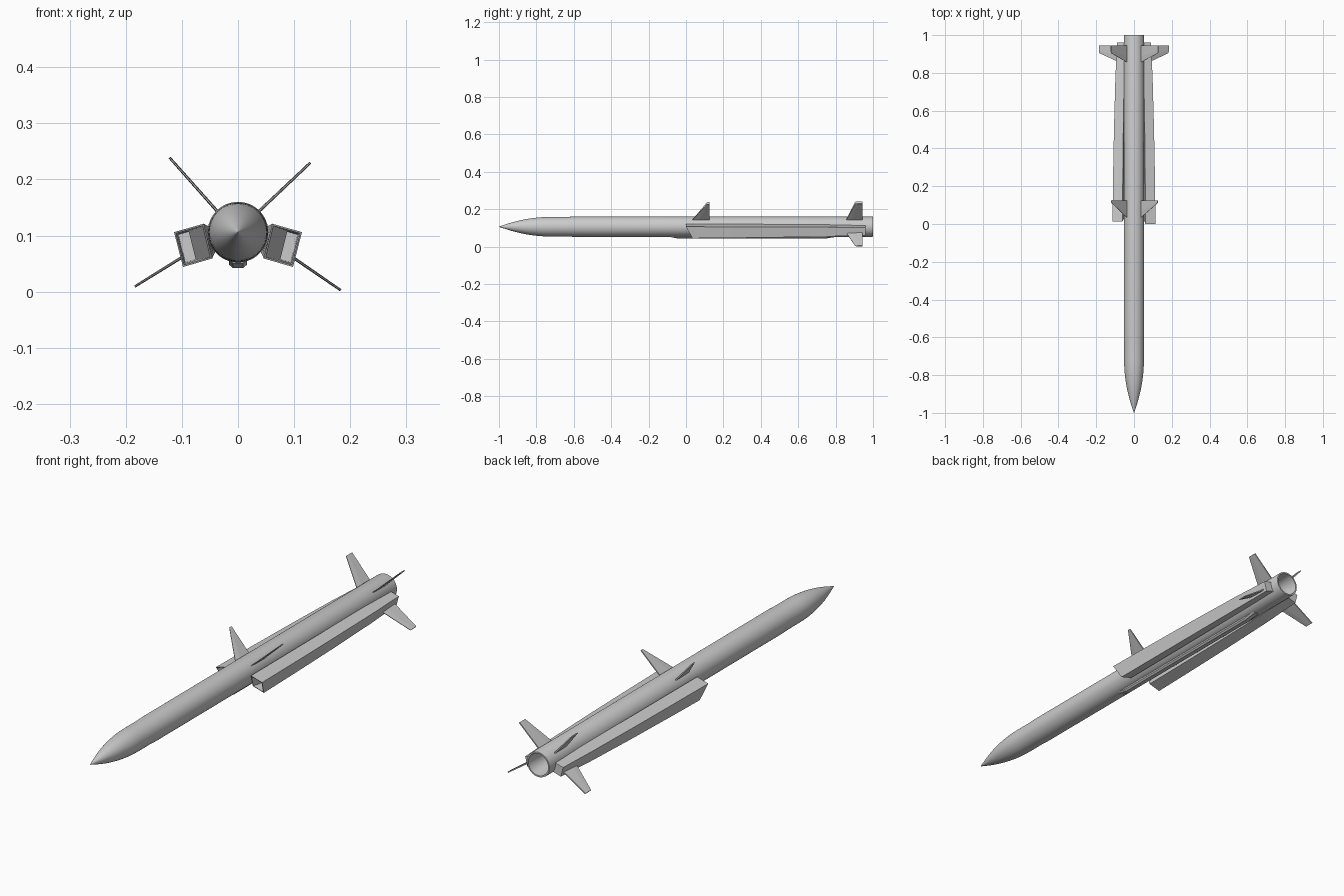
import bpy, bmesh, math
from mathutils import Vector

if "Cube" in bpy.data.objects:
    bpy.data.objects.remove(bpy.data.objects["Cube"])

CZ, R = 0.106, 0.054   # body axis height and radius


def finish(name, bm, smooth=None):
    bmesh.ops.remove_doubles(bm, verts=bm.verts, dist=1e-6)
    bmesh.ops.recalc_face_normals(bm, faces=bm.faces)
    me = bpy.data.meshes.new(name)
    bm.to_mesh(me)
    bm.free()
    ob = bpy.data.objects.new(name, me)
    bpy.context.collection.objects.link(ob)
    if smooth:
        bpy.ops.object.select_all(action='DESELECT')
        ob.select_set(True)
        bpy.context.view_layer.objects.active = ob
        bpy.ops.object.shade_smooth_by_angle(angle=math.radians(smooth))
    return ob


def loft(name, rings, smooth=None):
    """Skin a list of equal-length closed rings and cap both ends."""
    bm = bmesh.new()
    loops = [[bm.verts.new(p) for p in r] for r in rings]
    n = len(rings[0])
    for a, b in zip(loops, loops[1:]):
        for i in range(n):
            j = (i + 1) % n
            bm.faces.new((a[i], a[j], b[j], b[i]))
    bm.faces.new(loops[0])
    bm.faces.new(loops[-1])
    return finish(name, bm, smooth)


def circle(y, r, n=48):
    return [(r * math.cos(2 * math.pi * i / n), y, CZ + r * math.sin(2 * math.pi * i / n))
            for i in range(n)]


# Body: ogive nose, tube and hollow nozzle
rings = []
for i in range(13):
    s = i / 12
    rings.append(circle(-1 + 0.28 * s, max(0.0008, 0.0525 * (1 - (1 - s) ** 2))))
rings += [circle(y, r) for y, r in [(-0.64, 0.0525), (-0.6, R), (0.995, R), (1.0, 0.053),
                                    (1.0, 0.047), (0.97, 0.045), (0.9, 0.036)]]
loft("body", rings, 30)

# Cable duct under the belly
duct = []
for y, drop in [(-0.085, 0.001), (-0.04, 0.010), (0.74, 0.010), (0.8, 0.001)]:
    z = CZ - R - drop
    duct.append([(-0.017, y, 0.07), (-0.016, y, z + 0.006), (-0.009, y, z),
                 (0.009, y, z), (0.016, y, z + 0.006), (0.017, y, 0.07)])
loft("belly_duct", duct)


# Air intakes: corners are inner top, outer top, outer bottom, inner bottom
FRONT = [(0.061, 0.121), (0.114, 0.106), (0.098, 0.044), (0.046, 0.059)]
REAR = [(0.048, 0.114), (0.090, 0.102), (0.079, 0.060), (0.040, 0.072)]


def section(side, t, y, slant=0.0):
    pts = []
    for k, (f, r) in enumerate(zip(FRONT, REAR)):
        x, z = f[0] + (r[0] - f[0]) * t, f[1] + (r[1] - f[1]) * t
        pts.append(Vector((side * x, y + (slant if k > 1 else 0), z)))
    return pts


def inset(pts, m, ramp=0.0):
    """Shrink a section to its centre; ramp pushes the inner wall outward."""
    c = sum(pts, Vector()) / 4
    q = [c + (p - c) * m for p in pts]
    q[0], q[3] = q[0].lerp(q[1], ramp), q[3].lerp(q[2], ramp)
    return q


for side, label, y0 in ((1, "right", 0.0), (-1, "left", 0.012)):
    mouth = section(side, 0, y0, 0.035)
    inner = [inset(section(side, 0.05, 0.32), 0.8, 0.55),
             inset(section(side, 0.03, 0.17), 0.84, 0.55),
             inset(mouth, 0.9), mouth]
    outer = [section(side, t, y) for t, y in
             ((0.13, 0.25), (0.33, 0.5), (0.65, 0.78), (0.95, 0.92), (1.0, 0.96))]
    loft("intake_" + label, inner + outer)


# Fins: thin plates swept between a root chord and a tip chord
def fin(name, root, tip, root_y, tip_y, th=0.0028):
    a, b = Vector((root[0], 0, root[1])), Vector((tip[0], 0, tip[1]))
    d = (b - a).normalized()
    nrm = Vector((-d.z, 0, d.x)) * th

    def chord(p, ys, k):
        y1, y2 = ys
        m = y1 + (y2 - y1) * 0.35
        return [p + Vector((0, y, 0)) + nrm * s * k for y, s in
                ((y1, 0.4), (m, 1), (y2, 1), (y2, -1), (m, -1), (y1, -0.4))]
    loft(name, [chord(a, root_y, 1), chord(b, tip_y, 0.8)])


for side, label, up, low in ((1, "right", (0.129, 0.230), (0.183, 0.0025)),
                             (-1, "left", (-0.122, 0.239), (-0.184, 0.009))):
    root = (side * 0.035, 0.141)
    fin("front_fin_" + label, root, (up[0] * 0.98, up[1] - 0.003), (0.032, 0.125), (0.112, 0.125))
    fin("tail_fin_upper_" + label, root, up, (0.855, 0.944), (0.905, 0.944))
    fin("tail_fin_lower_" + label, (side * 0.076, 0.076), low, (0.855, 0.944), (0.905, 0.944))
